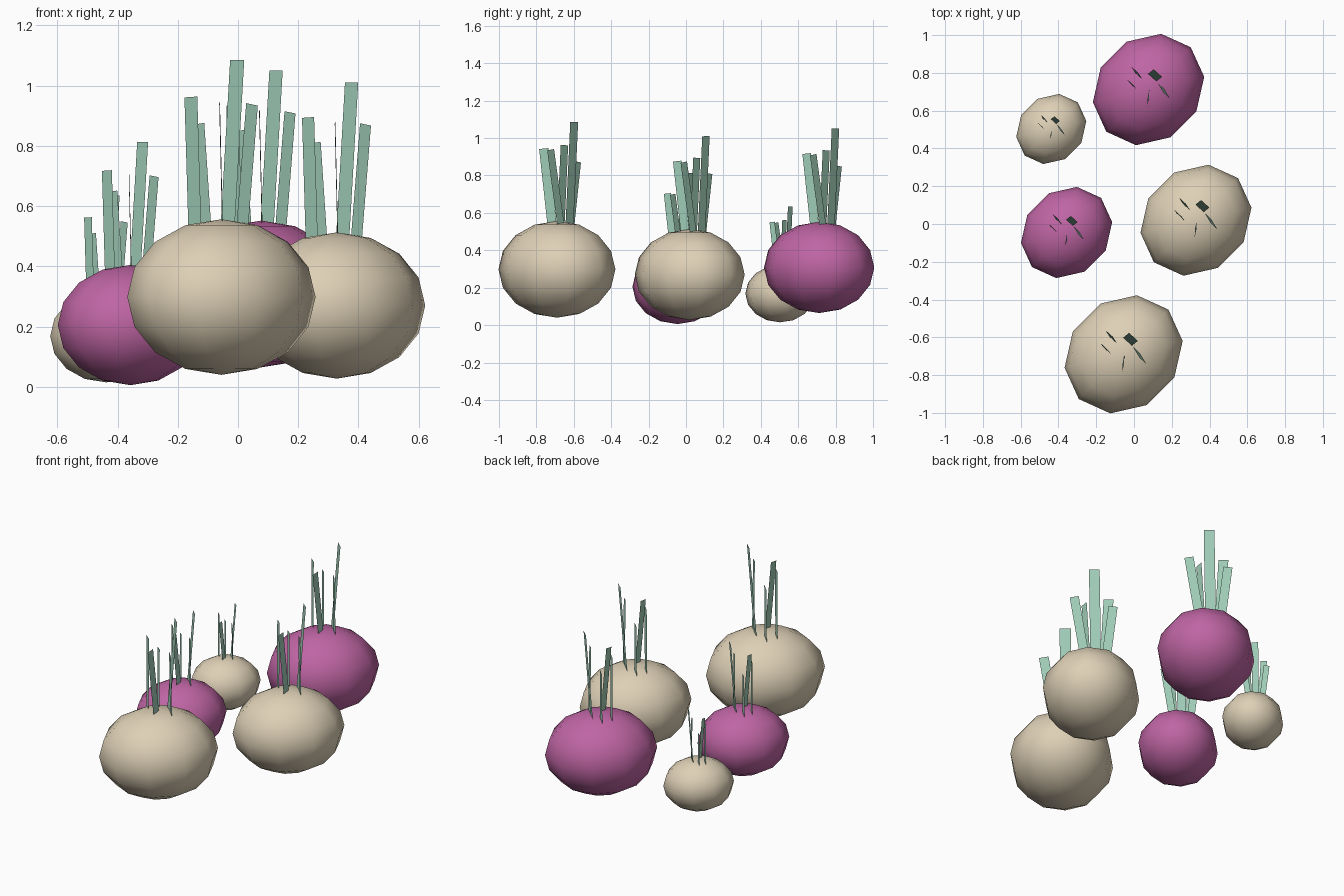
import bpy
import bmesh
from math import cos, sin, radians
from mathutils import Vector, Matrix

cube = bpy.data.objects.get("Cube")
if cube:
    bpy.data.objects.remove(cube, do_unlink=True)


def linear(c):
    c /= 255
    return c / 12.92 if c <= 0.04045 else ((c + 0.055) / 1.055) ** 2.4


def material(name, rgb):
    colour = [linear(c) for c in rgb] + [1.0]
    mat = bpy.data.materials.new(name)
    mat.use_nodes = True
    mat.diffuse_color = colour
    bsdf = next(n for n in mat.node_tree.nodes if n.type == "BSDF_PRINCIPLED")
    bsdf.inputs["Base Color"].default_value = colour
    return mat


beige = material("beige skin", (222, 208, 182))
purple = material("purple skin", (191, 101, 164))
green = material("leaf green", (158, 202, 181))


def add_object(name, bm, mat, centre, size, smooth):
    mesh = bpy.data.meshes.new(name)
    bm.to_mesh(mesh)
    bm.free()
    mesh.materials.append(mat)
    for face in mesh.polygons:
        face.use_smooth = smooth
    obj = bpy.data.objects.new(name, mesh)
    obj.location = centre
    obj.scale = (size,) * 3
    bpy.context.collection.objects.link(obj)


# Bulb: squashed ten-sided sphere, stretched along one diagonal
def bulb(name, mat, centre, size):
    bm = bmesh.new()
    bmesh.ops.create_uvsphere(bm, u_segments=10, v_segments=8, radius=1)
    shape = Matrix.Rotation(radians(-45), 4, "Z") @ Matrix.Diagonal((0.945, 1.09, 0.84, 1))
    bmesh.ops.transform(bm, matrix=shape, verts=bm.verts)
    add_object(name, bm, mat, centre, size, True)


# Leaves: base x, y; tip x, y, z; width; heading of the blade's flat side
LEAVES = [
    (0.07, 0.22, 0.17, 0.30, 2.56, 0.205, -42),
    (-0.29, 0.07, -0.33, 0.13, 2.16, 0.19, -43),
    (-0.18, 0.25, -0.25, 0.36, 1.87, 0.175, -42),
    (0.01, -0.09, -0.02, -0.23, 2.10, 0.16, -93),
    (0.23, 0.06, 0.33, -0.11, 2.08, 0.175, -44),
]


def leaves(name, centre, size):
    bm = bmesh.new()
    for bx, by, tx, ty, tz, width, heading in LEAVES:
        base, tip = Vector((bx, by, 0.82)), Vector((tx, ty, tz))
        axis = (tip - base).normalized()
        side = Vector((cos(radians(heading)), sin(radians(heading)), 0))
        side = (side - axis * side.dot(axis)).normalized() * width / 2
        root = base - axis * 0.2
        corners = (root - side, root + side, tip + side, tip - side)
        bm.faces.new([bm.verts.new(p) for p in corners])
    add_object(name, bm, green, centre, size, False)


# The five onions
ONIONS = [
    ("front", beige, (-0.055, -0.69, 0.298), 0.3075),
    ("left", beige, (0.328, 0.02, 0.27), 0.289),
    ("back", purple, (0.077, 0.712, 0.308), 0.29),
    ("right", purple, (-0.357, -0.045, 0.205), 0.2375),
    ("small", beige, (-0.438, 0.503, 0.168), 0.1825),
]
for label, skin, centre, size in ONIONS:
    bulb(label + "_onion_bulb", skin, centre, size)
    leaves(label + "_onion_leaves", centre, size)
